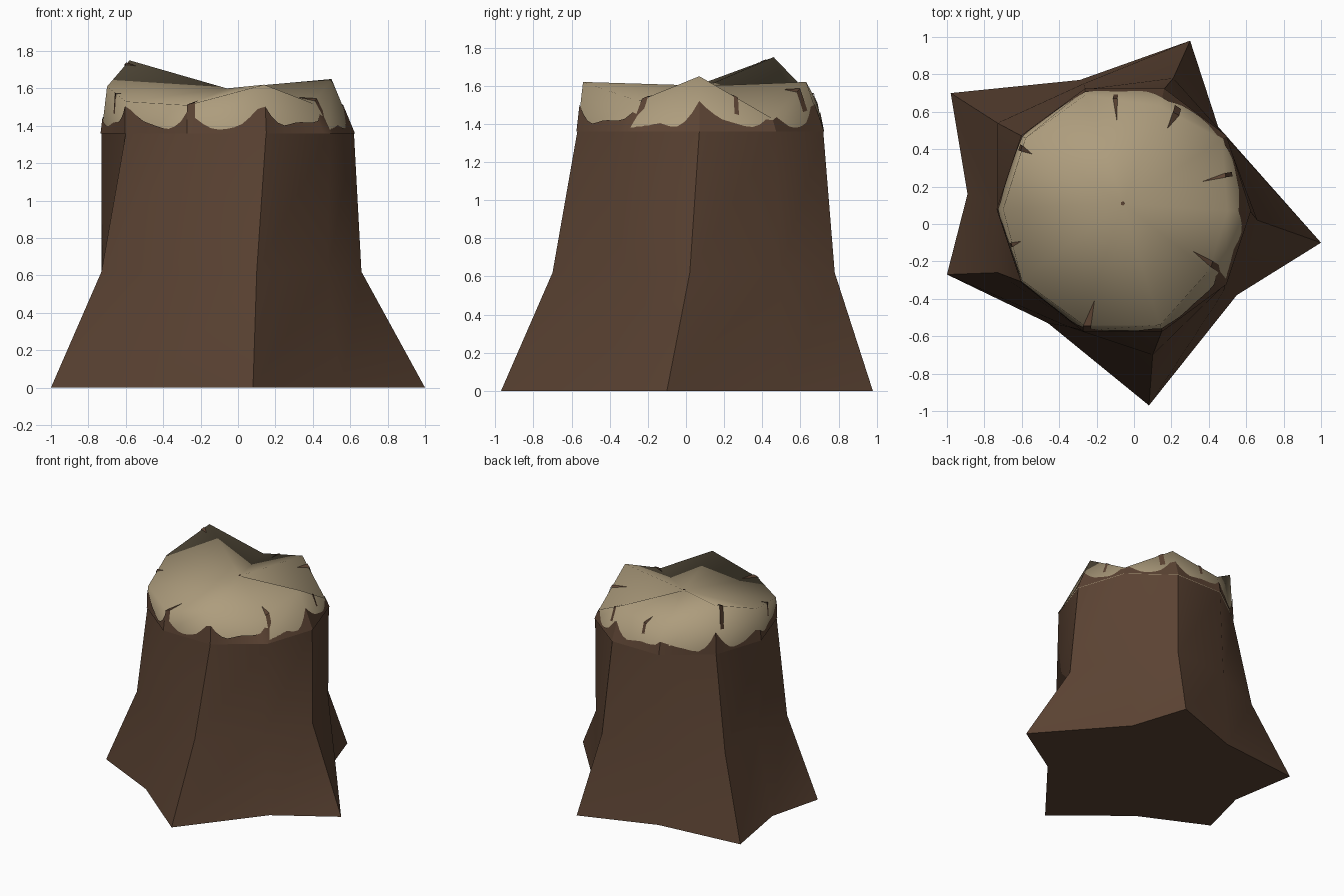
import bpy, math
from mathutils import Vector

if "Cube" in bpy.data.objects:
    bpy.data.objects.remove(bpy.data.objects["Cube"])


def material(name, color):
    m = bpy.data.materials.new(name)
    m.diffuse_color = (*color, 1)
    m.use_nodes = True
    m.node_tree.nodes["Principled BSDF"].inputs["Base Color"].default_value = m.diffuse_color
    return m


bark = material("dark_brown_bark", (0.105, 0.056, 0.033))
wood = material("pale_cut_wood", (0.42, 0.335, 0.205))


def build(name, verts, faces, mat, smooth=None):
    me = bpy.data.meshes.new(name)
    me.from_pydata([tuple(v) for v in verts], [], faces)
    me.materials.append(mat)
    ob = bpy.data.objects.new(name, me)
    bpy.context.collection.objects.link(ob)
    if smooth:
        bpy.ops.object.select_all(action='DESELECT')
        ob.select_set(True)
        bpy.context.view_layer.objects.active = ob
        bpy.ops.object.shade_smooth_by_angle(angle=math.radians(smooth))
    return ob


def bands(rows, n):
    return [(r * n + i, r * n + (i + 1) % n, (r + 1) * n + (i + 1) % n, (r + 1) * n + i)
            for r in range(rows) for i in range(n)]


# Cross-sections, counter-clockwise from the right root: root, valley, root, ...
ground = [(1.0, -.10), (.45, .52), (.30, .98), (-.29, .77), (-.98, .70),
          (-.89, .16), (-1.0, -.27), (-.46, -.53), (.08, -.97), (.55, -.38)]
waist = [(.66, .02), (.47, .49), (.21, .78), (-.27, .75), (-.73, .54),
         (-.73, .12), (-.73, -.26), (-.35, -.55), (.10, -.70), (.48, -.36)]
neck = [(.62, .07), (.49, .47), (.16, .72), (-.26, .72), (-.60, .47),
        (-.73, .08), (-.60, -.31), (-.27, -.57), (.15, -.57), (.49, -.32)]
rim = [(.50, .07, 1.65), (.47, .45, 1.43), (.14, .63, 1.62), (-.26, .69, 1.51),
       (-.58, .46, 1.75), (-.70, .08, 1.61), (-.60, -.30, 1.53), (-.27, -.54, 1.51),
       (.14, -.54, 1.62), (.40, -.25, 1.52)]
NECK_Z = 1.36
N = len(rim)
lower = [Vector((x, y, NECK_Z)) for x, y in neck]
upper = [Vector(p) for p in rim]
center = Vector((-.06, .11, 1.60))

# Trunk with flared roots
trunk = ([(x, y, 0) for x, y in ground] + [(x, y, .62) for x, y in waist] + lower)
build("trunk", trunk, bands(2, N) + [tuple(reversed(range(N)))], bark, 30)

# Broken top: rim band and cut surface, smooth together
fan = [(N + i, N + (i + 1) % N, 2 * N) for i in range(N)]
build("broken_top", lower + upper + [center], bands(1, N) + fan, wood, 180)

# Ragged bark edge: thin skirt over the bottom of the rim band
STEPS = 10
bottom, top = [], []
for i in range(N):
    j = (i + 1) % N
    peak_i, peak_j = [(.15 if k % 2 == 0 else .09) for k in (i, j)]
    for s in range(STEPS):
        u = s / STEPS
        lo, hi = lower[i].lerp(lower[j], u), upper[i].lerp(upper[j], u)
        z = 1.40 + .02 * math.sin(2 * math.pi * u + i * 2.1)
        z += (peak_i - .03) * max(0, 1 - u / .35) ** 1.6
        z += (peak_j - .03) * max(0, 1 - (1 - u) / .35) ** 1.6
        t = min(.85, (z - NECK_Z) / (hi.z - NECK_Z))
        out = Vector((lo.x - center.x, lo.y - center.y, 0)).normalized() * .005
        bottom.append(lo + out)
        top.append(lo.lerp(hi, t) + out)
build("ragged_bark_edge", bottom + top, bands(1, N * STEPS), bark, 30)


# Cracks: thin slivers running over the rim toward the middle
def crack(seg, u, length, width):
    a, b = upper[seg], upper[(seg + 1) % N]
    c, d = lower[seg], lower[(seg + 1) % N]
    l, m, r = a.lerp(b, u - width), a.lerp(b, u), a.lerp(b, u + width)
    lift = Vector((0, 0, .004))
    out = Vector((m.x - center.x, m.y - center.y, 0)).normalized() * .005
    foot = [c.lerp(d, u + k * width).lerp(a.lerp(b, u + k * width), .5) + out for k in (-1, 1)]
    pts = [l + lift + out, r + lift + out, m.lerp(center, length) + lift] + foot
    build("crack", pts, [(0, 1, 2), (3, 4, 1, 0)], bark)


for seg, u, length, width in [(0, .5, .22, .03), (1, .75, .16, .05), (2, .6, .2, .03),
                              (4, .15, .1, .04), (5, .5, .08, .03), (7, .05, .2, .05),
                              (9, .12, .2, .05)]:
    crack(seg, u, length, width)

# Heart of the wood: tiny dark pith
pith = [center + Vector((.012 * math.cos(k * 1.2566), .012 * math.sin(k * 1.2566), .006))
        for k in range(5)]
build("pith", pith, [tuple(range(5))], bark)
